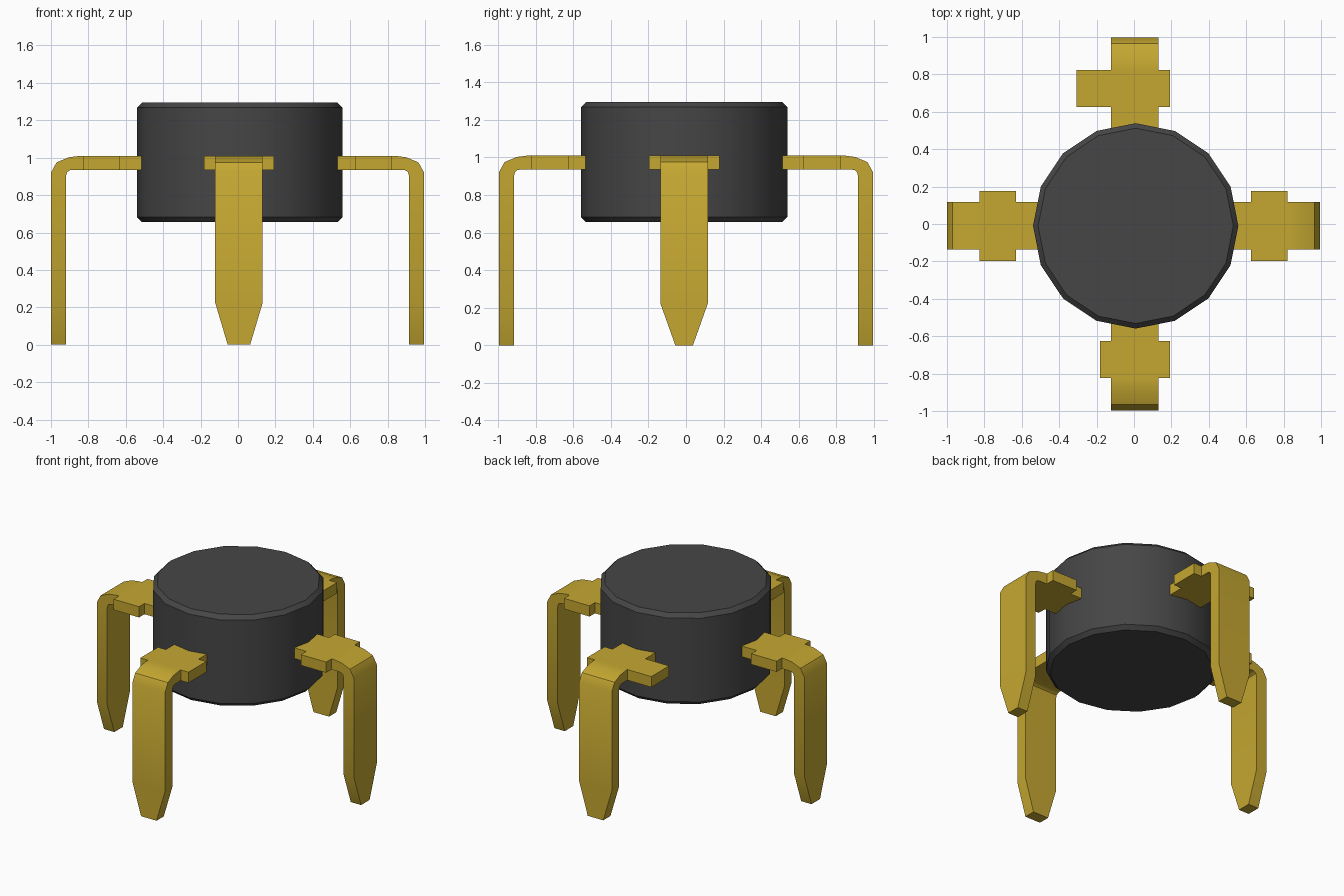
import bpy
import bmesh
import math
from mathutils import Matrix

default = bpy.data.objects.get("Cube")
if default:
    bpy.data.objects.remove(default, do_unlink=True)


def make_material(name, rgb):
    mat = bpy.data.materials.new(name)
    mat.use_nodes = True
    mat.diffuse_color = (*rgb, 1)
    mat.node_tree.nodes["Principled BSDF"].inputs["Base Color"].default_value = (*rgb, 1)
    return mat


def finish(bm, name, mat):
    bmesh.ops.recalc_face_normals(bm, faces=bm.faces[:])
    mesh = bpy.data.meshes.new(name)
    bm.to_mesh(mesh)
    bm.free()
    mesh.materials.append(mat)
    obj = bpy.data.objects.new(name, mesh)
    bpy.context.collection.objects.link(obj)
    bpy.ops.object.select_all(action='DESELECT')
    obj.select_set(True)
    bpy.context.view_layer.objects.active = obj
    bpy.ops.object.shade_smooth_by_angle(angle=math.radians(30))
    return obj


brass = make_material("brass", (0.56, 0.39, 0.031))
charcoal = make_material("charcoal", (0.061, 0.061, 0.061))

# Round housing: 16-sided drum with chamfered rims
SIDES = 16
bm = bmesh.new()
rings = []
for radius, z in [(0.522, 0.655), (0.549, 0.682), (0.549, 1.268), (0.522, 1.295)]:
    ring = []
    for i in range(SIDES):
        a = 2 * math.pi * i / SIDES
        ring.append(bm.verts.new((0.009 + radius * math.cos(a), -0.01 + radius * math.sin(a), z)))
    rings.append(ring)
for low, high in zip(rings, rings[1:]):
    for i in range(SIDES):
        j = (i + 1) % SIDES
        bm.faces.new((low[i], low[j], high[j], high[i]))
bm.faces.new(rings[0])
bm.faces.new(rings[-1])
finish(bm, "housing", charcoal)


# Bent terminal: sections (outer reach, outer z, inner reach, inner z) swept from tip to housing
SECTIONS = [
    (1.0, 0.0, 0.92, 0.0),
    (1.0, 0.225, 0.92, 0.225),
    (1.0, 0.92, 0.92, 0.90),
    (0.97, 0.975, 0.914, 0.922),
    (0.905, 1.002, 0.902, 0.932),
    (0.845, 1.01, 0.885, 0.935),
    (0.827, 1.01, 0.827, 0.935),
    (0.63, 1.01, 0.63, 0.935),
    (0.45, 1.01, 0.45, 0.935),
]
TAB = 6  # section span that carries the side tabs


def terminal(name, angle, origin, tip_half, tab_left):
    bm = bmesh.new()
    loops = []
    for i, (xo, zo, xi, zi) in enumerate(SECTIONS):
        w = tip_half if i == 0 else 0.127
        loops.append([bm.verts.new(p) for p in
                      ((xo, -w, zo), (xo, w, zo), (xi, w, zi), (xi, -w, zi))])
    tabs = []
    for i, (a, b) in enumerate(zip(loops, loops[1:])):
        for k in range(4):
            n = (k + 1) % 4
            face = bm.faces.new((a[k], a[n], b[n], b[k]))
            if i == TAB and k in (1, 3):
                tabs.append((face, tab_left if k == 1 else -0.06))
    bm.faces.new(loops[0])
    bm.faces.new(loops[-1])
    bmesh.ops.recalc_face_normals(bm, faces=bm.faces[:])
    # Side tabs pulled out of the strip edges
    for face, offset in tabs:
        new = bmesh.ops.extrude_discrete_faces(bm, faces=[face])["faces"][0]
        bmesh.ops.translate(bm, verts=new.verts[:], vec=(0, offset, 0))
    placement = Matrix.Translation((*origin, 0)) @ Matrix.Rotation(math.radians(angle), 4, 'Z')
    bmesh.ops.transform(bm, matrix=placement, verts=bm.verts[:])
    finish(bm, name, brass)


terminal("left_terminal", 0, (-0.005, -0.01), 0.047, 0.06)
terminal("back_terminal", 90, (0.005, -0.004), 0.06, 0.185)
terminal("right_terminal", 180, (0.0, -0.01), 0.047, 0.06)
terminal("front_terminal", 270, (0.005, 0.004), 0.06, 0.06)
